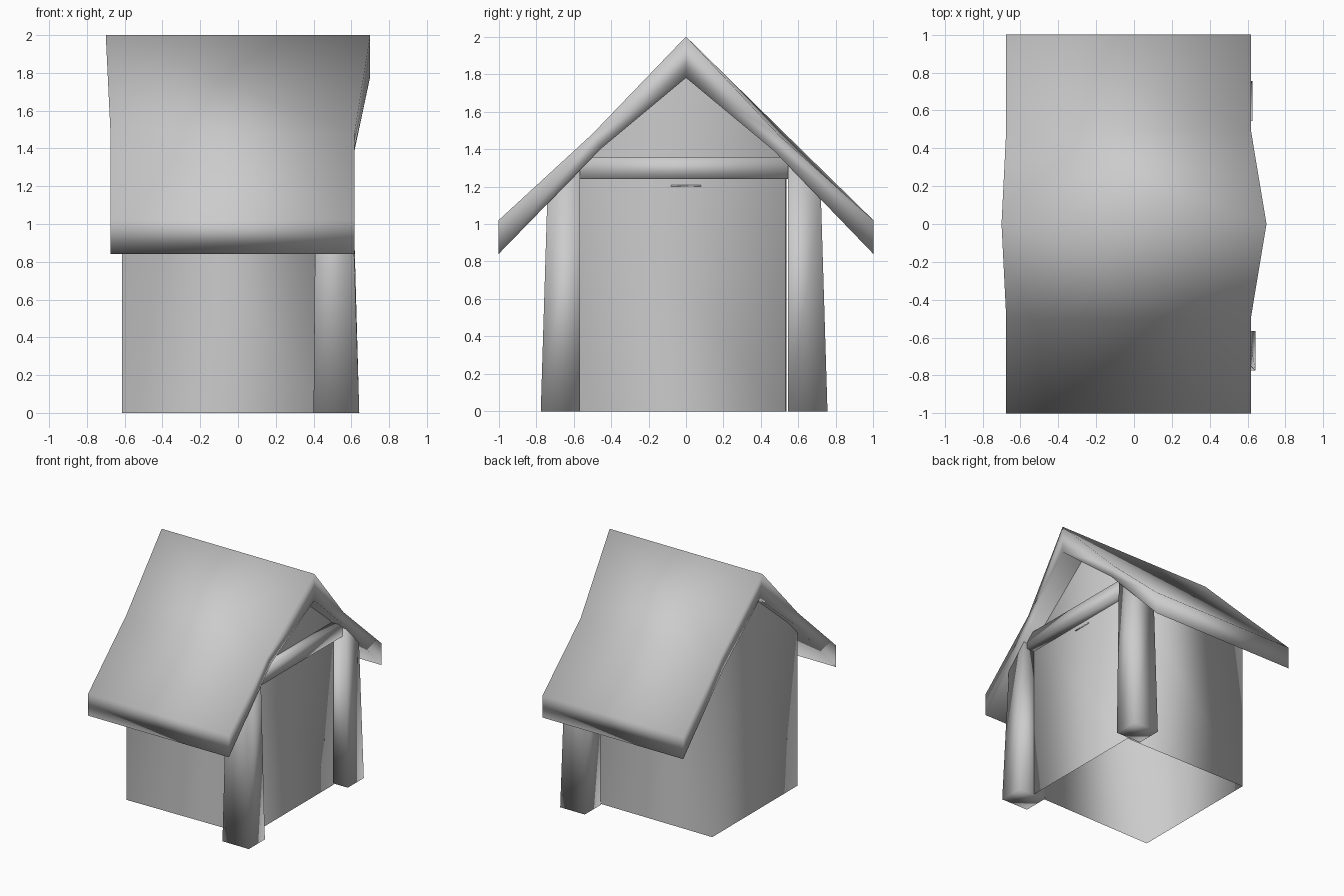
import bpy

# Remove the default cube
cube = bpy.data.objects.get("Cube")
if cube:
    bpy.data.objects.remove(cube, do_unlink=True)

grey = bpy.data.materials.new("plain_grey")
grey.use_nodes = True
COLOUR = (0.6, 0.6, 0.6, 1)
grey.diffuse_color = COLOUR
grey.node_tree.nodes["Principled BSDF"].inputs["Base Color"].default_value = COLOUR


def loft(name, back, front, sides=None):
    """Join two matching closed outlines, with end caps; sides picks the edges to span."""
    n = len(back)
    faces = [(i, (i + 1) % n, n + (i + 1) % n, n + i) for i in sides or range(n)]
    faces += [tuple(reversed(range(n))), tuple(range(n, 2 * n))]
    mesh = bpy.data.meshes.new(name)
    mesh.from_pydata(back + front, [], faces)
    mesh.update()
    mesh.materials.append(grey)
    obj = bpy.data.objects.new(name, mesh)
    bpy.context.collection.objects.link(obj)
    for p in mesh.polygons:
        p.use_smooth = True


def box(name, x0, x1, y0, y1, z0, z1):
    ring = [(y0, z0), (y1, z0), (y1, z1), (y0, z1)]
    loft(name, [(x0, y, z) for y, z in ring], [(x1, y, z) for y, z in ring])


# House body: thin gabled shell, open below and under the roof
def gable(x, right, left):
    return [(x, right, 0), (x, left, 0), (x, left, 1.36), (x, 0, 1.83), (x, right, 1.34)]


loft("house_body", gable(-0.615, -0.585, 0.535), gable(0.507, -0.57, 0.53), sides=[1, 4])


# Roof: bent slab, its ridge longer than its eaves
def roof_end(eave_x, ridge_x, under_x, left_bend):
    outer = [(1, 0.84), (1, 1.02), (0.5, left_bend), (0, 2.0),
             (-0.5, 1.48), (-1, 1.02), (-1, 0.84)]
    under = [(-0.45, 1.405), (0, 1.78), (0.47, 1.39)]
    return ([(eave_x if y else ridge_x, y, z) for y, z in outer]
            + [(eave_x if y else under_x, y, z) for y, z in under])


loft("roof", roof_end(-0.675, -0.70, -0.675, 1.51), roof_end(0.617, 0.70, 0.70, 1.47))


# Porch posts: tapered, with tops cut to the roof slope
def post(name, side, inner, outer, x_out):
    base = [(0.40, inner, 0), (x_out, inner, 0), (x_out, outer, 0), (0.40, outer, 0)]
    top = [(0.41, inner, 1.33), (0.605, inner, 1.33),
           (0.605, outer - 0.035, 1.14), (0.41, outer - 0.035, 1.14)]
    rings = [[(x, side * y, z) for x, y, z in r] for r in (base, top)]
    if side < 0:
        rings = [r[::-1] for r in rings]
    loft(name, *rings)


post("right_post", -1, 0.565, 0.775, 0.642)
post("left_post", 1, 0.545, 0.755, 0.625)

# Lintel between the posts and a thin strip below it
box("porch_beam", 0.46, 0.575, -0.565, 0.545, 1.24, 1.355)
box("door_strip", 0.503, 0.51, -0.08, 0.08, 1.20, 1.207)
